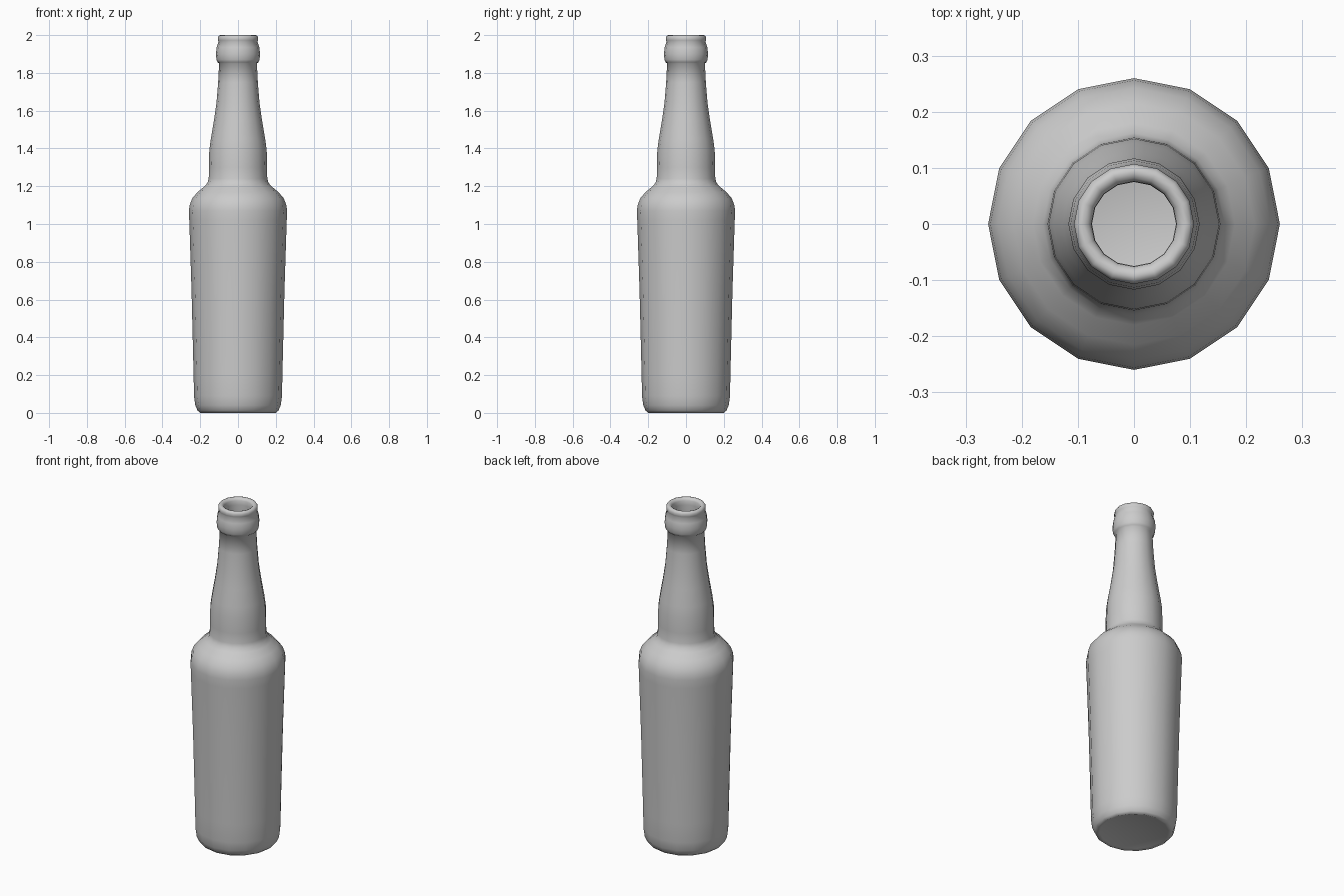
import bpy, bmesh, math

if "Cube" in bpy.data.objects:
    bpy.data.objects.remove(bpy.data.objects["Cube"])

SIDES = 16

# Outer silhouette (radius, height), from base to lip
outer = [
    (0.185, 0.005), (0.20, 0.0), (0.214, 0.012), (0.226, 0.04), (0.233, 0.09),
    (0.235, 0.2), (0.246, 0.65), (0.258, 1.02), (0.26, 1.07), (0.256, 1.10),
    (0.243, 1.135), (0.215, 1.168), (0.18, 1.197), (0.162, 1.217), (0.155, 1.24),
    (0.154, 1.30), (0.152, 1.39), (0.144, 1.45), (0.127, 1.55), (0.114, 1.64),
    (0.105, 1.75), (0.1, 1.85),
    # crown collar and rolled rim
    (0.108, 1.856), (0.114, 1.87), (0.117, 1.90), (0.113, 1.935), (0.103, 1.965),
    (0.107, 1.972), (0.107, 1.988), (0.101, 1.998), (0.092, 2.0), (0.082, 1.996),
    (0.076, 1.985),
]
# Inner wall, from lip to floor
inner = [
    (0.075, 1.96), (0.08, 1.85), (0.095, 1.64), (0.133, 1.39), (0.136, 1.24),
    (0.16, 1.19), (0.235, 1.10), (0.24, 1.05), (0.216, 0.2), (0.2, 0.05), (0.17, 0.025),
]


def lathe(name, profile):
    """Revolve a profile around z, closing both ends at the axis."""
    bm = bmesh.new()
    rings = []
    for r, z in profile:
        rings.append([bm.verts.new((r * math.cos(2 * math.pi * i / SIDES),
                                    r * math.sin(2 * math.pi * i / SIDES), z))
                      for i in range(SIDES)])
    for a, b in zip(rings, rings[1:]):
        for i in range(SIDES):
            j = (i + 1) % SIDES
            bm.faces.new((a[i], a[j], b[j], b[i]))
    # shallow dished base and interior floor
    for ring, z in ((rings[0], 0.015), (rings[-1], 0.025)):
        centre = bm.verts.new((0, 0, z))
        for i in range(SIDES):
            bm.faces.new((centre, ring[i], ring[(i + 1) % SIDES]))
    bmesh.ops.recalc_face_normals(bm, faces=bm.faces)
    mesh = bpy.data.meshes.new(name)
    bm.to_mesh(mesh)
    bm.free()
    obj = bpy.data.objects.new(name, mesh)
    bpy.context.collection.objects.link(obj)
    bpy.context.view_layer.objects.active = obj
    obj.select_set(True)
    bpy.ops.object.shade_smooth_by_angle(angle=math.radians(60))
    return obj


lathe("bottle", outer + inner)
